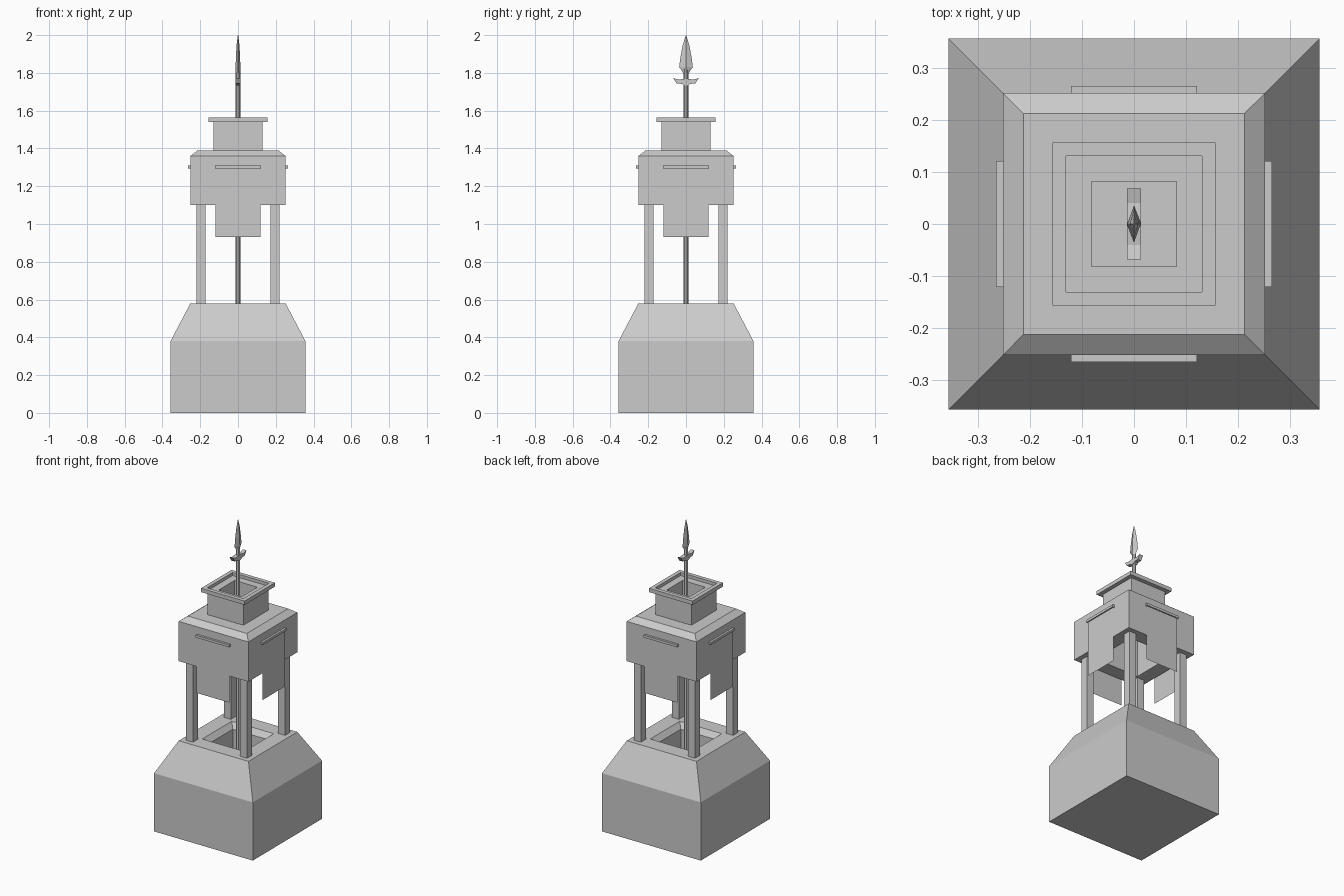
import bpy, bmesh
from math import pi, cos, sin

if "Cube" in bpy.data.objects:
    bpy.data.objects.remove(bpy.data.objects["Cube"])


def finish(name, bm):
    bmesh.ops.recalc_face_normals(bm, faces=bm.faces)
    me = bpy.data.meshes.new(name)
    bm.to_mesh(me)
    bm.free()
    ob = bpy.data.objects.new(name, me)
    bpy.context.collection.objects.link(ob)
    return ob


def loft(name, profile, sides=4, closed=False):
    """Rings of (radius_x, radius_y, z, ) or (half_width, z) joined into a solid."""
    bm = bmesh.new()
    rings = []
    for p in profile:
        if len(p) == 2:      # square ring, axis aligned
            pts = [(p[0] * a, p[0] * b, p[1])
                   for a, b in ((1, 1), (-1, 1), (-1, -1), (1, -1))]
        else:                # round or diamond ring
            pts = [(p[0] * cos(2 * pi * i / sides), p[1] * sin(2 * pi * i / sides), p[2])
                   for i in range(sides)]
        rings.append([bm.verts.new(c) for c in pts])
    pairs = list(zip(rings, rings[1:]))
    if closed:
        pairs.append((rings[-1], rings[0]))
    else:
        bm.faces.new(rings[0])
        bm.faces.new(rings[-1])
    for a, b in pairs:
        n = len(a)
        for i in range(n):
            j = (i + 1) % n
            bm.faces.new((a[i], a[j], b[j], b[i]))
    return finish(name, bm)


def box(name, lo, hi):
    bm = bmesh.new()
    bmesh.ops.create_cube(bm, size=1)
    for v in bm.verts:
        v.co = [(l + h) / 2 + c * (h - l) for c, l, h in zip(v.co, lo, hi)]
    return finish(name, bm)


# pedestal with a tapered pit in its top
loft("pedestal", [(.357, 0), (.357, .38), (.252, .58), (.152, .58),
                  (.125, .545), (.125, .38)])

# four corner posts
for sx in (-1, 1):
    for sy in (-1, 1):
        x, y = .196 * sx, .196 * sy
        box("corner_post", (x - .025, y - .025, .575), (x + .025, y + .025, 1.11))

# hollow upper chamber
loft("upper_chamber", [(.16, 1.10), (.252, 1.10), (.252, 1.36), (.213, 1.39),
                       (.082, 1.39), (.082, 1.36), (.16, 1.36)], closed=True)

# neck and raised rim around the opening
loft("neck", [(.082, 1.385), (.13, 1.385), (.13, 1.54), (.157, 1.54), (.157, 1.565),
              (.131, 1.565), (.131, 1.545), (.082, 1.545)], closed=True)

# hanging banners with their rails, one per side
for k in range(4):
    rail = box("banner_rail", (-.121, -.266, 1.295), (.121, -.25, 1.311))
    bm = bmesh.new()
    bm.faces.new([bm.verts.new((x, -.258, z)) for x, z in
                  ((-.118, .93), (.118, .93), (.118, 1.30), (-.118, 1.30))])
    banner = finish("banner", bm)
    rail.rotation_euler.z = banner.rotation_euler.z = k * pi / 2

# spear shaft and diamond-section blade
loft("spear_shaft", [(.013, .013, .38), (.013, .013, 1.82)], sides=8)
loft("spear_blade", [(.013, .014, 1.795), (.014, .024, 1.815), (.013, .036, 1.83),
                     (.011, .030, 1.88), (.008, .018, 1.945), (.001, .001, 2.0)])

# winged crossguard, extruded through x
half = [(.011, 1.733), (.022, 1.742), (.05, 1.744), (.068, 1.772), (.04, 1.765), (.012, 1.768)]
outline = half + [(-y, z) for y, z in reversed(half)]
bm = bmesh.new()
face = bm.faces.new([bm.verts.new((-.013, y, z)) for y, z in outline])
ext = bmesh.ops.extrude_face_region(bm, geom=[face], use_keep_orig=True)
for v in ext["geom"]:
    if isinstance(v, bmesh.types.BMVert):
        v.co.x = .013
finish("spear_crossguard", bm)
